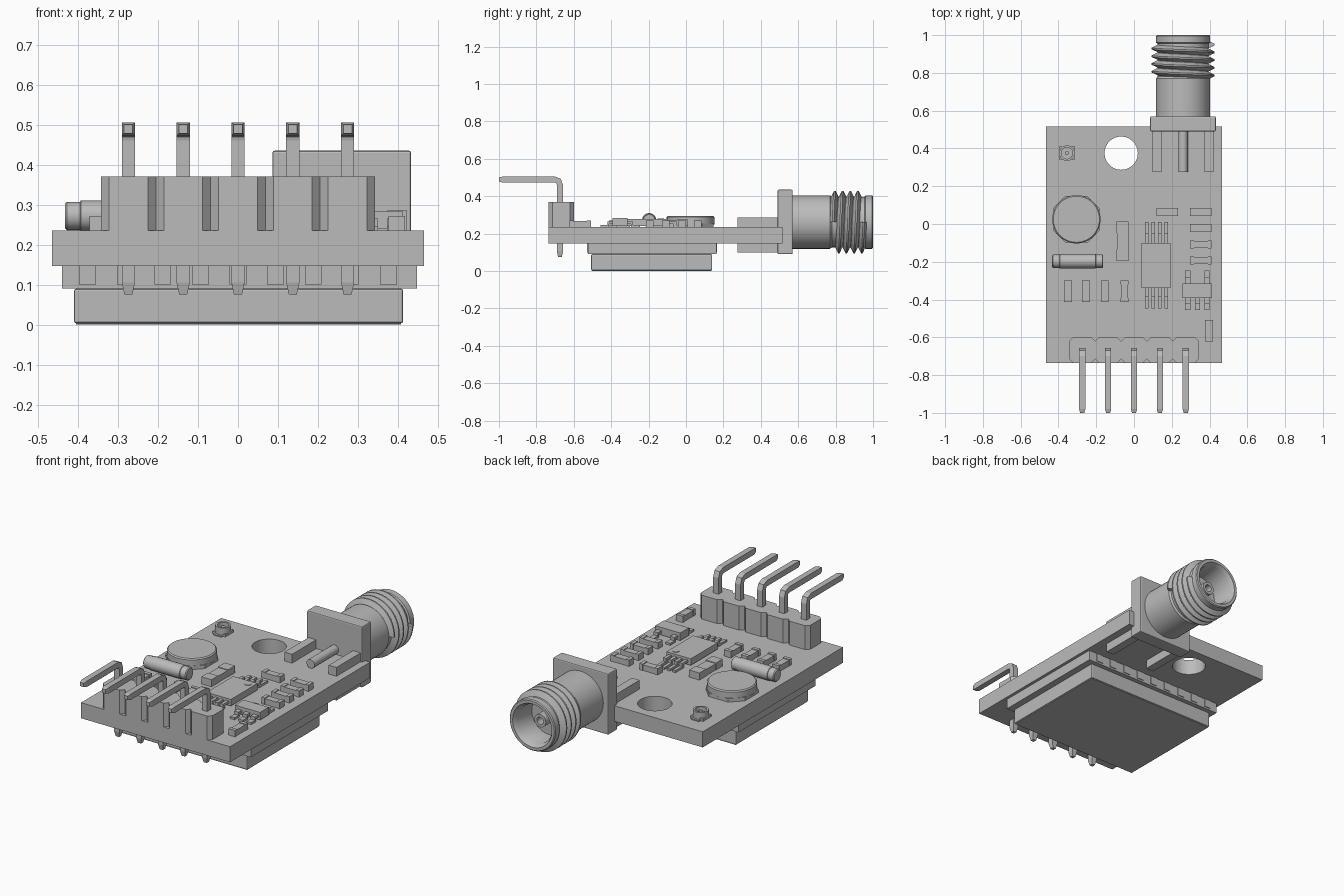
import bpy, bmesh, math
from mathutils import Matrix, Vector

cube = bpy.data.objects.get("Cube")
if cube:
    bpy.data.objects.remove(cube, do_unlink=True)

grey = bpy.data.materials.new("plain grey")
grey.use_nodes = True
COLOUR = (0.5, 0.5, 0.5, 1)
grey.diffuse_color = COLOUR
grey.node_tree.nodes["Principled BSDF"].inputs["Base Color"].default_value = COLOUR
TOP, BOTTOM = 0.235, 0.147  # circuit board faces


def finish(name, bm, smooth=False):
    bmesh.ops.recalc_face_normals(bm, faces=bm.faces)
    mesh = bpy.data.meshes.new(name)
    bm.to_mesh(mesh)
    bm.free()
    mesh.materials.append(grey)
    ob = bpy.data.objects.new(name, mesh)
    bpy.context.collection.objects.link(ob)
    if smooth:
        bpy.ops.object.select_all(action='DESELECT')
        ob.select_set(True)
        bpy.context.view_layer.objects.active = ob
        bpy.ops.object.shade_smooth_by_angle(angle=math.radians(35))
    return ob


def add_box(bm, x, y, z):
    """Box from three (low, high) ranges."""
    lo, hi = zip(x, y, z)
    size = [b - a for a, b in zip(lo, hi)]
    mid = [(a + b) / 2 for a, b in zip(lo, hi)]
    m = Matrix.Translation(mid) @ Matrix.Diagonal((*size, 1))
    bmesh.ops.create_cube(bm, size=1, matrix=m)


def box(name, x, y, z, bevel=0):
    bm = bmesh.new()
    add_box(bm, x, y, z)
    if bevel:
        bmesh.ops.bevel(bm, geom=bm.edges[:], offset=bevel, segments=2, affect='EDGES', profile=0.5)
    return finish(name, bm)


def prism(name, points, z0, z1):
    """Extrude a plan outline upwards."""
    bm = bmesh.new()
    face = bm.faces.new([bm.verts.new((x, y, z0)) for x, y in points])
    new = bmesh.ops.extrude_face_region(bm, geom=[face])["geom"]
    bmesh.ops.translate(bm, vec=(0, 0, z1 - z0), verts=[v for v in new if isinstance(v, bmesh.types.BMVert)])
    return finish(name, bm)


def lathe(name, profile, centre, axis, steps=48):
    """Spin (radius, distance) points about an axis through centre."""
    bm = bmesh.new()
    rot = Vector((0, 0, 1)).rotation_difference(Vector(axis)).to_matrix()
    verts = [bm.verts.new(rot @ Vector((r, 0, d)) + Vector(centre)) for r, d in profile]
    edges = [bm.edges.new(p) for p in zip(verts, verts[1:])]
    bmesh.ops.spin(bm, geom=verts + edges, cent=centre, axis=axis, angle=math.tau, steps=steps, use_merge=True)
    bmesh.ops.remove_doubles(bm, verts=bm.verts, dist=1e-5)
    return finish(name, bm, True)


def rod(name, r, length, centre, axis, steps=32):
    return lathe(name, [(0, 0), (r, 0), (r, length), (0, length)], centre, axis, steps)


# Circuit board with mounting hole
board = box("circuit_board", (-0.465, 0.465), (-0.735, 0.515), (BOTTOM, TOP))
cutter = rod("hole_cutter", 0.088, 0.4, (-0.068, 0.375, 0), (0, 0, 1), 48)
cutter.hide_render = True
cutter.hide_set(True)
cut = board.modifiers.new("mounting hole", 'BOOLEAN')
cut.object, cut.solver = cutter, 'EXACT'
bpy.context.view_layer.objects.active = board
bpy.ops.object.modifier_apply(modifier=cut.name)
bpy.data.objects.remove(cutter, do_unlink=True)

# Radio module on the underside
box("module_base", (-0.44, 0.448), (-0.525, 0.162), (0.09, BOTTOM))
box("module_shield", (-0.41, 0.413), (-0.507, 0.14), (0.003, 0.09), 0.006)
box("shield_lid", (-0.405, 0.408), (-0.502, 0.135), (0, 0.004))
bm = bmesh.new()
for y in (-0.525, 0.162):
    for i in range(9):
        x = -0.376 + i * 0.094
        add_box(bm, (x - 0.021, x + 0.021), (y - 0.004, y + 0.004), (0.1, 0.146))
finish("module_pads", bm)

# Pin header housing: chamfered segments joined into one outline
PITCH, CH = 0.137, 0.02
pin_xs = [(i - 2) * PITCH for i in range(5)]
back, front = [], []
for x in pin_xs:
    l, r = x - PITCH / 2, x + PITCH / 2
    back += [(l, -0.6 - CH), (l + CH, -0.6), (r - CH, -0.6)]
    front += [(l, -0.735 + CH), (l + CH, -0.735), (r - CH, -0.735)]
back.append((r, -0.6 - CH))
front.append((r, -0.735 + CH))
prism("header_housing", back + front[::-1], TOP, 0.37)

# Bent header pins with tapered ends
H = 0.0165
path = [(-0.674, 0.075, 0.6), (-0.674, 0.105, 1), (-0.674, 0.46, 1), (-0.681, 0.481, 1),
        (-0.7, 0.489, 1), (-0.98, 0.489, 1), (-1, 0.489, 0.65)]
for i, x in enumerate(pin_xs):
    bm = bmesh.new()
    rings = []
    for k, (y, z, s) in enumerate(path):
        a = math.radians((0, 0, 0, 45, 90, 90, 90)[k])
        ny, nz = math.cos(a) * H * s, math.sin(a) * H * s
        rings.append([bm.verts.new((x + sx * H * s, y + t * ny, z + t * nz))
                      for sx, t in ((-1, -1), (1, -1), (1, 1), (-1, 1))])
    for a, b in zip(rings, rings[1:]):
        for j in range(4):
            n = (j + 1) % 4
            bm.faces.new((a[j], a[n], b[n], b[j]))
    bm.faces.new(rings[0])
    bm.faces.new(rings[-1])
    finish(f"header_pin_{i + 1}", bm)

# Coaxial connector
CX, CZ = 0.26, 0.262
box("connector_flange", (0.086, 0.433), (0.49, 0.57), (0.09, 0.435), 0.006)
lathe("connector_barrel", [(0, 0.56), (0.143, 0.56), (0.143, 0.77), (0.135, 0.78), (0.135, 0.955),
                           (0.143, 0.96), (0.143, 0.995), (0.138, 1), (0.122, 1), (0.108, 0.975),
                           (0.108, 0.85), (0, 0.85)], (CX, 0, CZ), (0, 1, 0))
lathe("centre_socket", [(0, 0.84), (0.036, 0.84), (0.036, 0.93), (0.02, 0.93), (0.02, 0.87), (0, 0.87)],
      (CX, 0, CZ), (0, 1, 0), 24)
rod("centre_pin", 0.025, 0.22, (CX, 0.275, CZ), (0, 1, 0), 24)
for side, x in (("right", 0.097), ("left", 0.374)):
    box(f"connector_upper_leg_{side}", (x, x + 0.048), (0.275, 0.492), (TOP, 0.285))
    box(f"connector_lower_leg_{side}", (x, x + 0.048), (0.275, 0.492), (0.098, BOTTOM))

# Helical thread ridge
bm = bmesh.new()
TURNS, SEG, LEAD = 4, 40, 0.041
rings = []
for i in range(TURNS * SEG + 1):
    a, y = math.tau * i / SEG, 0.786 + LEAD * i / SEG
    rings.append([bm.verts.new((CX + r * math.cos(a), y + dy, CZ + r * math.sin(a)))
                  for r, dy in ((0.133, -LEAD / 2), (0.167, -0.004), (0.167, 0.004), (0.133, LEAD / 2))])
for a, b in zip(rings, rings[1:]):
    for j in range(3):
        bm.faces.new((a[j], a[j + 1], b[j + 1], b[j]))
bm.faces.new(rings[0])
bm.faces.new(rings[-1])
finish("connector_thread", bm, True)


# Small chip parts: a body with a raised terminal at each end
def chip(name, x, y, length, width, upright, height=0.036, cap=0.02):
    bm = bmesh.new()
    h, w = length / 2, width / 2
    parts = [((-h + cap, h - cap), w - 0.002, height - 0.004), ((-h, -h + cap), w, height), ((h - cap, h), w, height)]
    for (a, b), half, top in parts:
        along, across = (a, b), (-half, half)
        xr, yr = (across, along) if upright else (along, across)
        add_box(bm, (x + xr[0], x + xr[1]), (y + yr[0], y + yr[1]), (TOP, TOP + top))
    finish(name, bm)


for i, y in enumerate((0.063, -0.022, -0.108, -0.194)):
    chip(f"side_chip_{i + 1}", 0.354, y, 0.114, 0.042, False)
for i, x in enumerate((-0.35, -0.255, -0.155, -0.05)):
    chip(f"row_chip_{i + 1}", x, -0.356, 0.114, 0.042, True)
chip("upper_chip", 0.175, 0.063, 0.114, 0.042, False)
chip("corner_chip", 0.397, -0.566, 0.114, 0.042, True)
chip("large_chip", -0.06, -0.092, 0.208, 0.064, True, 0.04, 0.06)


# Gull-wing leads: high at the body, low at the foot
def leads(name, xs, y_body, y_foot, width, high):
    bm = bmesh.new()
    mid = y_body + (y_foot - y_body) * 0.45
    for x in xs:
        xr = (x - width / 2, x + width / 2)
        add_box(bm, xr, sorted((y_body, mid)), (TOP + high - 0.014, TOP + high))
        add_box(bm, xr, sorted((mid - (y_foot - y_body) * 0.15, mid)), (TOP, TOP + high))
        add_box(bm, xr, sorted((mid, y_foot)), (TOP, TOP + 0.012))
    finish(name, bm)


# Eight-lead circuit
box("circuit_body", (0.04, 0.192), (-0.338, -0.1), (TOP + 0.005, 0.277))
rod("circuit_pin_mark", 0.018, 0.004, (0.157, -0.135, 0.276), (0, 0, 1), 24)
lead_xs = [0.068 + i * 0.034 for i in range(4)]
leads("circuit_back_leads", lead_xs, -0.1, 0.01, 0.018, 0.03)
leads("circuit_front_leads", lead_xs, -0.338, -0.448, 0.018, 0.03)

# Five-lead regulator
box("regulator_body", (0.256, 0.412), (-0.392, -0.314), (TOP + 0.005, 0.283))
leads("regulator_back_leads", (0.285, 0.387), -0.314, -0.246, 0.028, 0.03)
leads("regulator_front_leads", (0.284, 0.336, 0.387), -0.392, -0.456, 0.028, 0.03)

# Round inductor on a cut-corner base
C, Q = 0.122, 0.06
corners = [(C, -Q), (C, Q), (Q, C), (-Q, C), (-C, Q), (-C, -Q), (-Q, -C), (Q, -C)]
prism("inductor_base", [(x - 0.305, y + 0.025) for x, y in corners], TOP, 0.255)
lathe("inductor_drum", [(0, 0.25), (0.128, 0.25), (0.128, 0.288), (0.122, 0.294), (0, 0.294)],
      (-0.305, 0.025, 0), (0, 0, 1))

# Cylindrical diode
lathe("diode", [(0, 0), (0.03, 0), (0.035, 0.005), (0.035, 0.038), (0.038, 0.04), (0.038, 0.23),
                (0.035, 0.232), (0.035, 0.265), (0.03, 0.27), (0, 0.27)], (-0.433, -0.197, 0.272), (1, 0, 0), 32)

# Miniature antenna socket
box("socket_base", (-0.395, -0.316), (0.338, 0.412), (TOP, 0.248))
box("socket_tabs", (-0.38, -0.331), (0.323, 0.427), (TOP, 0.241))
lathe("socket_ring", [(0.041, 0.24), (0.041, 0.28), (0.03, 0.28), (0.03, 0.24)], (-0.355, 0.375, 0), (0, 0, 1), 32)
rod("socket_pin", 0.011, 0.03, (-0.355, 0.375, 0.24), (0, 0, 1), 16)
